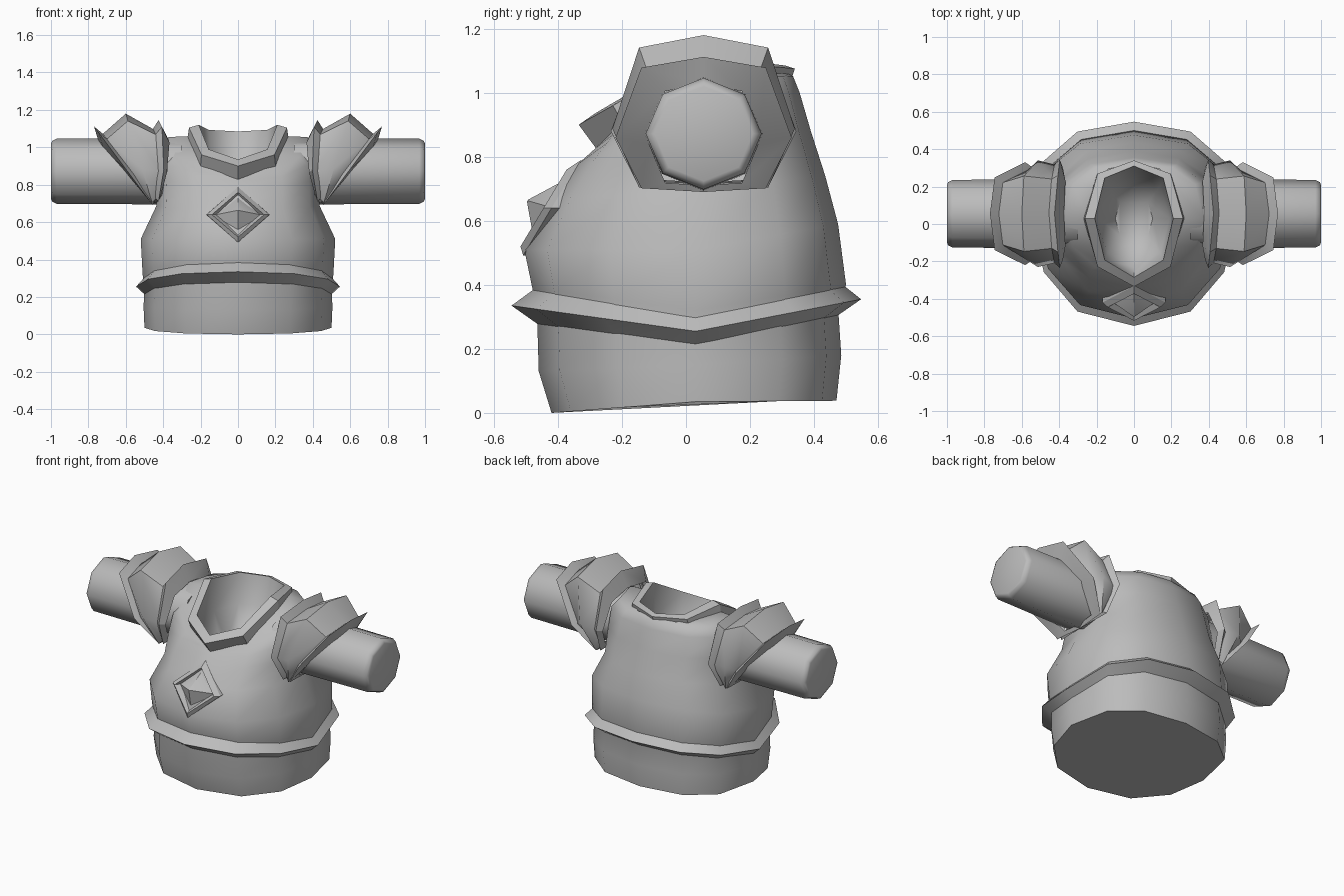
import bpy, bmesh
from math import sin, cos, pi, radians, copysign

cube = bpy.data.objects.get("Cube")
if cube:
    bpy.data.objects.remove(cube)

grey = bpy.data.materials.new("plain grey")
grey.use_nodes = True
COLOUR = (0.5, 0.5, 0.5, 1)
grey.diffuse_color = COLOUR
grey.node_tree.nodes["Principled BSDF"].inputs["Base Color"].default_value = COLOUR


def loft(name, rings, angle, start=True, end=True):
    """Skin a list of equal-length rings, optionally capping the ends."""
    bm = bmesh.new()
    loops = [[bm.verts.new(p) for p in ring] for ring in rings]
    n = len(loops[0])
    for a, b in zip(loops, loops[1:]):
        for i in range(n):
            j = (i + 1) % n
            bm.faces.new((a[i], a[j], b[j], b[i]))
    if start:
        bm.faces.new(loops[0][::-1])
    if end:
        bm.faces.new(loops[-1])
    bmesh.ops.recalc_face_normals(bm, faces=bm.faces)
    mesh = bpy.data.meshes.new(name)
    bm.to_mesh(mesh)
    bm.free()
    mesh.materials.append(grey)
    obj = bpy.data.objects.new(name, mesh)
    bpy.context.collection.objects.link(obj)
    bpy.ops.object.select_all(action='DESELECT')
    obj.select_set(True)
    bpy.context.view_layer.objects.active = obj
    bpy.ops.object.shade_smooth_by_angle(angle=radians(angle))
    return obj


def level(n, width, y_front, y_back, z_front, z_side, z_back):
    """Oval ring round the body, fuller behind, dipping or rising front and back."""
    ring = []
    y_side = 0.03
    for i in range(n):
        a = 2 * pi * i / n
        s, c = sin(a), cos(a)
        if c > 0:
            y_end, z_end, f = y_front, z_front, c
        else:
            y_end, z_end, f = y_back, z_back, abs(c) ** 0.75
        ring.append((width * copysign(abs(s) ** 0.85, s),
                     y_side + (y_end - y_side) * f, z_side + (z_end - z_side) * f))
    return ring


def hoop(side, x_top, z_top, x_low, z_low, depth, bow=0, heavy=True):
    """Tilted eight-sided ring round an arm; heavy ones hang low at the sides."""
    ring = []
    for i in range(8):
        a = 2 * pi * i / 8
        t = (1 + cos(a)) / 2
        if heavy:
            t = t ** 1.2
            t = t * t * (3 - 2 * t)
        x = x_low + (x_top - x_low) * t + bow * sin(a) ** 2
        ring.append((side * x, 0.055 + depth * sin(a), z_low + (z_top - z_low) * t))
    return ring


# Torso from hem to neck
loft("torso", [level(12, *v) for v in (
    (0.50, -0.42, 0.47, 0.0, 0.035, 0.038),
    (0.505, -0.46, 0.485, 0.13, 0.15, 0.18),
    (0.50, -0.465, 0.475, 0.30, 0.24, 0.33),
    (0.51, -0.48, 0.50, 0.39, 0.32, 0.40),
    (0.52, -0.505, 0.475, 0.51, 0.51, 0.59),
    (0.435, -0.42, 0.435, 0.67, 0.69, 0.74),
    (0.43, -0.34, 0.39, 0.775, 0.86, 0.88),
    (0.42, -0.29, 0.355, 0.82, 0.99, 1.0),
    (0.37, -0.27, 0.335, 0.84, 1.055, 1.05),
    (0.245, -0.26, 0.325, 0.86, 1.06, 1.06))], 50, end=False)

# Belt ridge
loft("belt", [level(12, *v) for v in (
    (0.49, -0.46, 0.475, 0.275, 0.205, 0.305),
    (0.545, -0.545, 0.547, 0.335, 0.255, 0.355),
    (0.50, -0.47, 0.49, 0.39, 0.305, 0.40))], 35, False, False)

# Collar trim with the neck hollow inside
loft("collar", [level(8, *v) for v in (
    (0.27, -0.28, 0.325, 0.825, 1.05, 1.03),
    (0.262, -0.335, 0.34, 0.90, 1.105, 1.075),
    (0.21, -0.285, 0.31, 0.935, 1.12, 1.085))], 30, False, False)
loft("neck_hollow", [level(8, *v) for v in (
    (0.21, -0.285, 0.31, 0.935, 1.12, 1.085),
    (0.19, -0.23, 0.26, 0.83, 0.92, 0.91),
    (0.10, -0.10, 0.14, 0.73, 0.74, 0.75))], 60, False, True).data.flip_normals()


# Chest ornament: sloping diamond frame and faceted gem
def diamond(half_width, half_height, lift):
    ring = []
    for dx, dz in ((0, 1), (1, 0), (0, -1), (-1, 0)):
        ring.append((dx * half_width, -0.43 - lift + dz * half_height * 0.6,
                     0.64 + dz * half_height))
    return ring


loft("ornament_frame", [diamond(0.17, 0.15, -0.06), diamond(0.168, 0.148, -0.01),
                        diamond(0.14, 0.12, 0.015), diamond(0.118, 0.1, -0.015)], 20)
loft("ornament_gem", [diamond(0.118, 0.1, -0.015),
                      [(x * 0.03, -0.495 + (y + 0.43) * 0.03, 0.663 + (z - 0.64) * 0.03)
                       for x, y, z in diamond(0.118, 0.1, 0)]], 50)

# Arms and shoulder guards
for side, word in ((1, "left"), (-1, "right")):
    loft(word + "_arm", [hoop(side, x, 0.872 + r, x, 0.872 - r, r * 1.04, heavy=False)
                         for x, r in ((0.30, 0.178), (0.97, 0.174),
                                      (0.993, 0.163), (1.0, 0.148))], 50)
    loft(word + "_shoulder_guard", [hoop(side, *v) for v in (
        (0.44, 1.09, 0.45, 0.72, 0.26, -0.035),
        (0.60, 1.18, 0.455, 0.69, 0.285),
        (0.725, 1.07, 0.46, 0.715, 0.235))], 50, False, False)
    loft(word + "_inner_trim", [hoop(side, *v) for v in (
        (0.375, 1.05, 0.425, 0.74, 0.245, -0.025),
        (0.425, 1.145, 0.445, 0.70, 0.29, -0.04),
        (0.46, 1.09, 0.46, 0.72, 0.255, -0.025))], 30, False, False)
    loft(word + "_outer_trim", [hoop(side, *v) for v in (
        (0.72, 1.07, 0.445, 0.715, 0.235),
        (0.77, 1.112, 0.455, 0.69, 0.275),
        (0.745, 1.03, 0.465, 0.71, 0.17))], 30, False, False)
